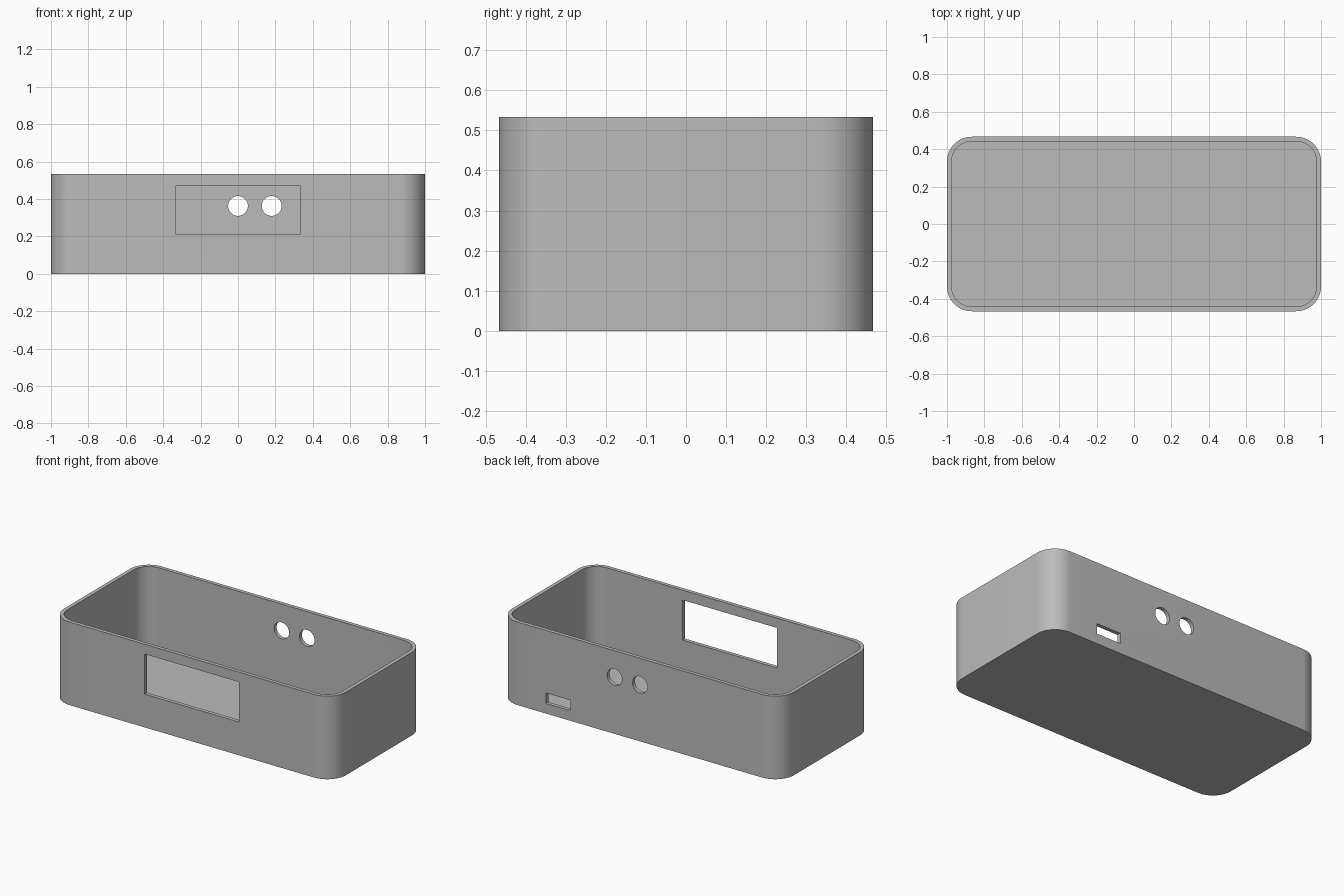
import bpy, bmesh, math

old = bpy.data.objects.get("Cube")
if old:
    bpy.data.objects.remove(old, do_unlink=True)

LENGTH, DEPTH, HEIGHT = 2.0, 0.933, 0.533
WALL, FLOOR, RADIUS = 0.0245, 0.0267, 0.133
BACK, FRONT = DEPTH / 2, -DEPTH / 2

grey = bpy.data.materials.new("plain grey")
grey.use_nodes = True
colour = (0.5, 0.5, 0.5, 1)
grey.diffuse_color = colour
grey.node_tree.nodes["Principled BSDF"].inputs["Base Color"].default_value = colour


def finish(name, bm):
    mesh = bpy.data.meshes.new(name)
    bmesh.ops.recalc_face_normals(bm, faces=bm.faces)
    bm.to_mesh(mesh)
    bm.free()
    mesh.materials.append(grey)
    obj = bpy.data.objects.new(name, mesh)
    bpy.context.collection.objects.link(obj)
    return obj


def rounded_block(name, inset, z0, z1, steps=16):
    """Upright block with four rounded vertical edges."""
    r = RADIUS - inset
    cx, cy = LENGTH / 2 - RADIUS, DEPTH / 2 - RADIUS
    bm = bmesh.new()
    ring = []
    for i, (sx, sy) in enumerate(((1, 1), (-1, 1), (-1, -1), (1, -1))):
        for k in range(steps + 1):
            a = math.pi / 2 * (i + k / steps)
            ring.append(bm.verts.new((sx * cx + r * math.cos(a), sy * cy + r * math.sin(a), z0)))
    base = bm.faces.new(ring)
    top = bmesh.ops.extrude_face_region(bm, geom=[base])["geom"]
    verts = [v for v in top if isinstance(v, bmesh.types.BMVert)]
    bmesh.ops.translate(bm, verts=verts, vec=(0, 0, z1 - z0))
    return finish(name, bm)


def box_cutter(name, x0, x1, y, z0, z1):
    bm = bmesh.new()
    bmesh.ops.create_cube(bm, size=1)
    bmesh.ops.scale(bm, verts=bm.verts, vec=(x1 - x0, 0.2, z1 - z0))
    bmesh.ops.translate(bm, verts=bm.verts, vec=((x0 + x1) / 2, y, (z0 + z1) / 2))
    return finish(name, bm)


def round_cutter(name, x, y, z, r):
    bpy.ops.mesh.primitive_cylinder_add(vertices=48, radius=r, depth=0.2,
                                        location=(x, y, z), rotation=(math.pi / 2, 0, 0))
    bpy.context.object.name = name
    return bpy.context.object


# Open tray with rounded corners
case = rounded_block("enclosure", 0, 0, HEIGHT)
cutters = [
    rounded_block("cavity_cutter", WALL, FLOOR, HEIGHT + 0.2),
    # Display window in the front wall
    box_cutter("window_cutter", -0.335, 0.333, FRONT, 0.213, 0.47),
    # Cable slot and two round holes in the back wall
    box_cutter("slot_cutter", 0.493, 0.667, BACK, 0.065, 0.132),
    round_cutter("hole_cutter_middle", 0, BACK, 0.363, 0.053),
    round_cutter("hole_cutter_left", 0.18, BACK, 0.363, 0.053),
]

bpy.ops.object.select_all(action="DESELECT")
case.select_set(True)
bpy.context.view_layer.objects.active = case
for cutter in cutters:
    mod = case.modifiers.new(cutter.name, "BOOLEAN")
    mod.operation = "DIFFERENCE"
    mod.solver = "EXACT"
    mod.object = cutter
    bpy.ops.object.modifier_apply(modifier=mod.name)
    bpy.data.objects.remove(cutter, do_unlink=True)

bpy.ops.object.shade_smooth_by_angle(angle=math.radians(30))
